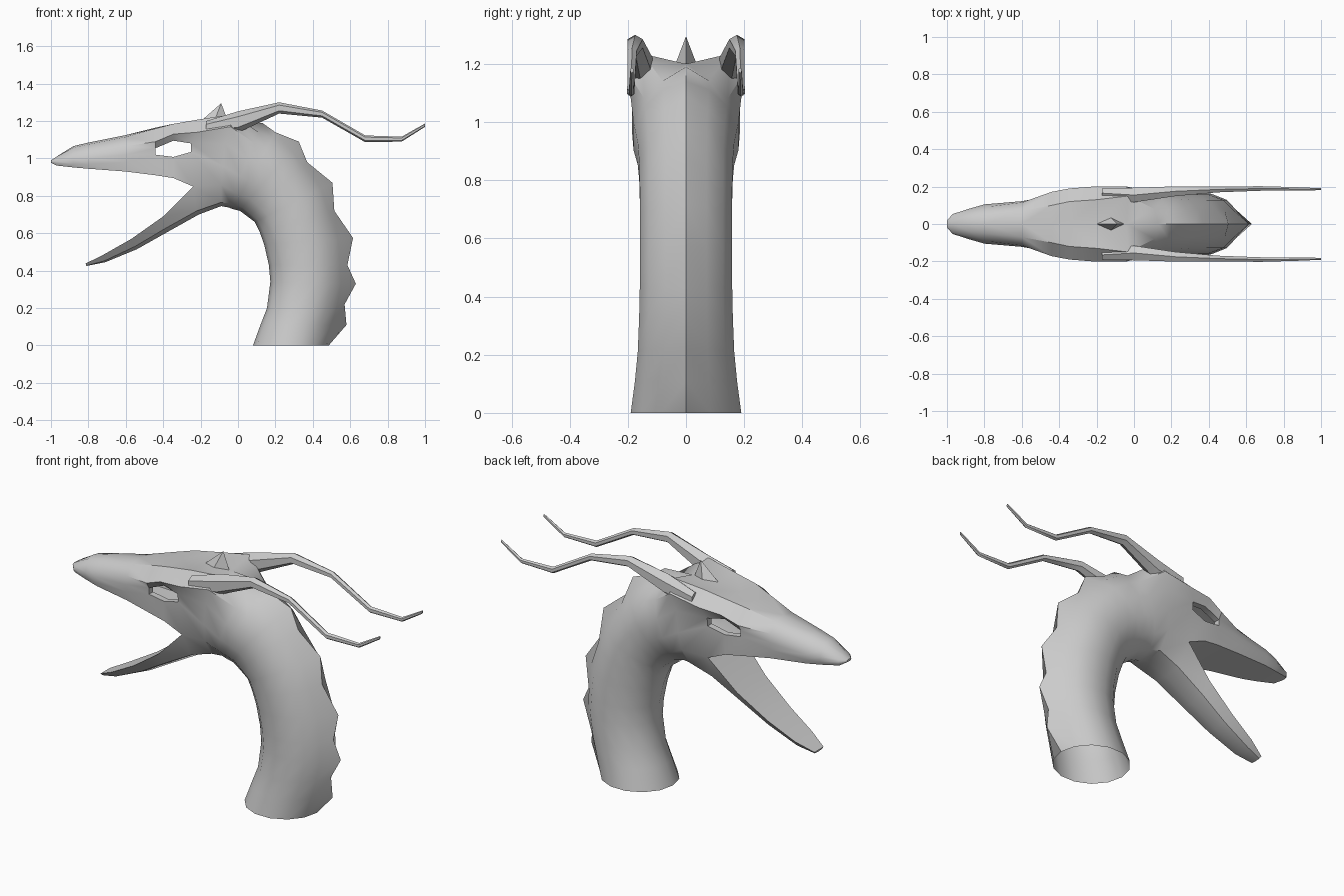
import bpy, bmesh, math
from mathutils import Vector

if "Cube" in bpy.data.objects:
    bpy.data.objects.remove(bpy.data.objects["Cube"])

N = 7      # segments in each half ring, belly (0) to ridge (7)
LIP = 2    # index of the lip edge in each half ring


def finish(bm, name, smooth=35):
    bmesh.ops.recalc_face_normals(bm, faces=bm.faces[:])
    me = bpy.data.meshes.new(name)
    bm.to_mesh(me)
    bm.free()
    ob = bpy.data.objects.new(name, me)
    bpy.context.collection.objects.link(ob)
    if smooth:
        bpy.ops.object.select_all(action='DESELECT')
        bpy.context.view_layer.objects.active = ob
        ob.select_set(True)
        bpy.ops.object.shade_smooth_by_angle(angle=math.radians(smooth))
    return ob


def mirror(bm):
    bmesh.ops.mirror(bm, geom=bm.verts[:] + bm.edges[:] + bm.faces[:],
                     axis='Y', merge_dist=0.0005)


def loft(bm, rows, skip=()):
    for i in range(len(rows) - 1):
        a, b = rows[i], rows[i + 1]
        for k in range(len(a) - 1):
            if (i, k) not in skip:
                bm.faces.new((a[k], a[k + 1], b[k + 1], b[k]))


def mouth_skin(bm, lips):
    # flat surface from the lip edge to the centre line
    mids = [bm.verts.new((v.co.x, 0, v.co.z)) for v in lips]
    loft(bm, [lips, mids])
    return mids


bm = bmesh.new()

# Neck rings: throat x,z, ridge x,z, half width, height of the ridge spike
neck = [(.08, 0, .485, 0, .195, 0), (.12, .11, .58, .11, .18, .06),
        (.155, .20, .57, .22, .17, .02), (.173, .34, .63, .33, .165, .06),
        (.165, .43, .585, .43, .163, .02), (.14, .54, .615, .575, .163, .06),
        (.115, .61, .515, .72, .163, .01), (.09, .66, .505, .87, .163, .05),
        (.05, .69, .37, .98, .165, .01), (.01, .72, .325, 1.09, .17, .04),
        (-.03, .73, .2, 1.14, .18, .01), (-.05, .738, .13, 1.19, .185, .03)]
rows = []
for fx, fz, rx, rz, w, h in neck:
    f, r = Vector((fx, 0, fz)), Vector((rx, 0, rz))
    b = r - (r - f).normalized() * h
    ring = []
    for k in range(N):
        t = math.pi * k / N
        p = (f + b) / 2 - (b - f) / 2 * math.cos(t)
        p.y = w * math.sin(t)
        ring.append(bm.verts.new(p))
    rows.append(ring + [bm.verts.new(r)])

# Skull rings, ending at the corner of the mouth
skull = [[(-.09, 0, .745), (-.09, .1, .765), (-.09, .165, .86), (-.08, .185, .96),
          (-.07, .185, 1.08), (-.04, .2, 1.17), (-.03, .15, 1.235), (-.04, 0, 1.2)],
         [(-.21, 0, .7), (-.22, .09, .72), (-.24, .15, .85), (-.25, .168, 1.035),
          (-.25, .172, 1.08), (-.22, .2, 1.14), (-.2, .13, 1.21), (-.2, 0, 1.2)]]
rows += [[bm.verts.new(p) for p in ring] for ring in skull]
loft(bm, rows)
corner = rows[-1]

# Upper jaw: x, then (y, z) from the lip over the brow to the centre
upper = [(-.345, (.15, .895), (.155, 1.008), (.155, 1.095), (.19, 1.13), (.12, 1.185), (0, 1.185)),
         (-.44, (.14, .91), (.15, 1.02), (.15, 1.055), (.172, 1.09), (.1, 1.16), (0, 1.165)),
         (-.6, (.115, .93), (.122, .98), (.122, 1.02), (.115, 1.065), (.07, 1.115), (0, 1.125)),
         (-.8, (.09, .945), (.1, .97), (.105, 1.0), (.09, 1.04), (.05, 1.075), (0, 1.085)),
         (-.88, (.07, .952), (.08, .97), (.082, 1.0), (.068, 1.03), (.04, 1.058), (0, 1.066)),
         (-.97, (.045, .962), (.053, .975), (.053, .985), (.045, .995), (.02, 1.01), (0, 1.01)),
         (-1, (.01, .977), (.018, .981), (.018, .985), (.015, .988), (.01, .99), (0, .99))]
up = [corner[LIP:]] + [[bm.verts.new((s[0], y, z)) for y, z in s[1:]] for s in upper]
loft(bm, up, skip={(0, 1), (1, 1)})
mids = mouth_skin(bm, [r[0] for r in up])
bm.faces.new(up[-1] + [mids[-1]])

# Eye socket rim, turned inwards
loop = [up[0][1], up[1][1], up[2][1], up[2][2], up[1][2], up[0][2]]
inner = [bm.verts.new(v.co - Vector((0, .035, 0))) for v in loop]
loft(bm, [loop + loop[:1], inner + inner[:1]])

# Lower jaw: chin, side, lip
lower = [[(-.38, 0, .605), (-.39, .08, .625), (-.4, .125, .69)],
         [(-.54, 0, .515), (-.55, .065, .53), (-.57, .1, .57)],
         [(-.71, 0, .445), (-.715, .048, .452), (-.72, .075, .485)],
         [(-.81, 0, .425), (-.81, .03, .427), (-.815, .04, .438)]]
low = [corner[:LIP + 1]] + [[bm.verts.new(p) for p in ring] for ring in lower]
loft(bm, low)
mids = mouth_skin(bm, [r[-1] for r in low])
bm.faces.new(low[-1] + [mids[-1]])

bmesh.ops.remove_doubles(bm, verts=bm.verts[:], dist=.0005)
mirror(bm)
finish(bm, "head_and_neck")

# Horns: x, y, z, half width, half height
horn = [(-.17, .165, 1.165, .03, .035), (0, .155, 1.195, .045, .057),
        (.22, .175, 1.27, .03, .03), (.45, .185, 1.237, .018, .019),
        (.68, .19, 1.105, .014, .018), (.875, .188, 1.103, .01, .013),
        (1, .186, 1.178, .006, .009)]
bm = bmesh.new()
rings = []
for x, y, z, ry, rz in horn:
    ring = [bm.verts.new((x, y + ry * math.cos(k * math.pi / 3 + math.pi / 6),
                          z + rz * math.sin(k * math.pi / 3 + math.pi / 6))) for k in range(6)]
    rings.append(ring + ring[:1])
loft(bm, rings)
for r in (rings[0], rings[-1]):
    bm.faces.new(r[:6])
mirror(bm)
finish(bm, "horns", 50)

# Crest spike on top of the skull
bm = bmesh.new()
base = [bm.verts.new(p) for p in ((-.21, 0, 1.19), (-.13, .04, 1.19), (-.05, 0, 1.19), (-.13, -.04, 1.19))]
tip = bm.verts.new((-.09, 0, 1.295))
for i in range(4):
    bm.faces.new((base[i], base[(i + 1) % 4], tip))
finish(bm, "crest_spike", 0)
